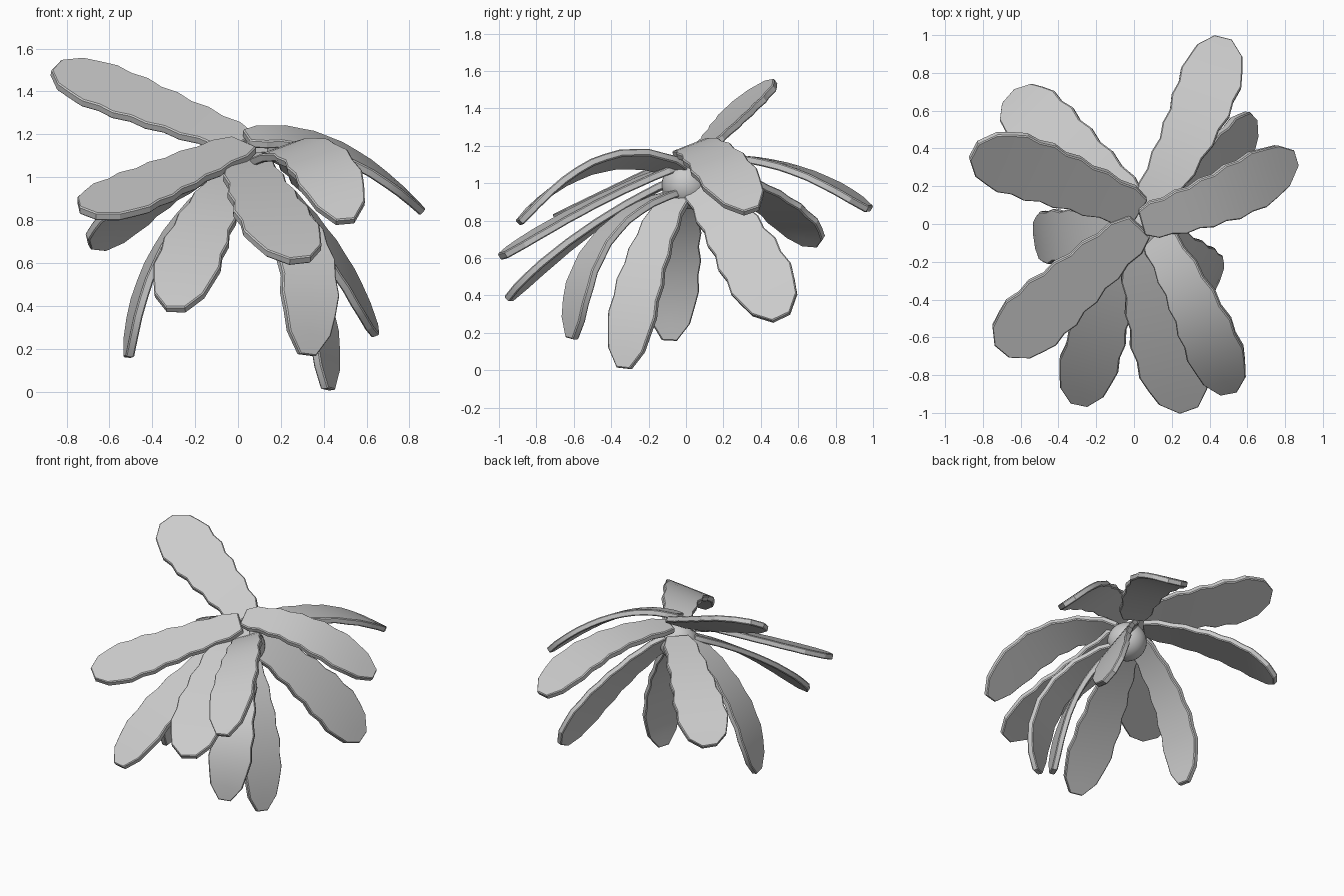
import bpy
import bmesh
import math
from mathutils import Vector

if "Cube" in bpy.data.objects:
    bpy.data.objects.remove(bpy.data.objects["Cube"], do_unlink=True)

grey = bpy.data.materials.new("petal grey")
grey.use_nodes = True
grey.diffuse_color = (0.6, 0.6, 0.6, 1)
grey.node_tree.nodes["Principled BSDF"].inputs["Base Color"].default_value = grey.diffuse_color

# Half-width of a petal from base to tip, relative to its full width
OUTLINE = (0.22, 0.33, 0.32, 0.39, 0.37, 0.44, 0.42, 0.49, 0.46, 0.50, 0.44, 0.37, 0.14)
THICKNESS = 0.04


def finish(obj, angle):
    """Give the part its material and smooth shading with sharp edges kept."""
    obj.data.materials.append(grey)
    bpy.ops.object.shade_smooth_by_angle(angle=math.radians(angle))


def petal(name, base, mid, tip, side):
    """Sweep the scalloped outline along an arch, then thicken it."""
    base, mid, tip, side = Vector(base), Vector(mid), Vector(tip), Vector(side)
    control = mid * 2 - (base + tip) / 2
    width = side.length
    bm = bmesh.new()
    rows = []
    last = len(OUTLINE) - 1
    for i, half in enumerate(OUTLINE):
        t = i / last
        centre = base * (1 - t) ** 2 + control * 2 * t * (1 - t) + tip * t * t
        along = ((control - base) * (1 - t) + (tip - control) * t).normalized()
        across = (side - along * side.dot(along)).normalized() * width * half
        rows.append([bm.verts.new(centre + across * s) for s in (-1, 0, 1)])
    for a, b in zip(rows, rows[1:]):
        for k in range(2):
            bm.faces.new((a[k], a[k + 1], b[k + 1], b[k]))
    bmesh.ops.recalc_face_normals(bm, faces=bm.faces)
    mesh = bpy.data.meshes.new(name)
    bm.to_mesh(mesh)
    bm.free()
    obj = bpy.data.objects.new(name, mesh)
    bpy.context.collection.objects.link(obj)
    solid = obj.modifiers.new("thickness", "SOLIDIFY")
    solid.thickness = THICKNESS
    solid.offset = 0
    bevel = obj.modifiers.new("chamfered rim", "BEVEL")
    bevel.width = 0.006
    bevel.segments = 1
    bevel.limit_method = "ANGLE"
    bevel.angle_limit = math.radians(60)
    bpy.ops.object.select_all(action="DESELECT")
    obj.select_set(True)
    bpy.context.view_layer.objects.active = obj
    bpy.ops.object.convert(target="MESH")
    finish(obj, 25)


# Round hub
bpy.ops.mesh.primitive_uv_sphere_add(segments=32, ring_count=16, radius=0.13,
                                     location=(0.06, 0, 0.99))
hub = bpy.context.object
hub.name = "hub"
finish(hub, 40)

# Petals: base, middle of the arch, tip, and direction across
petals = {
    "raised_petal":
        ((.03, .07, 1.16), (-.43, .25, 1.34), (-.85, .39, 1.51), (.12, .31, .18)),
    "back_petal":
        ((.07, .08, 1.13), (.32, .55, 1.08), (.47, .98, .86), (.32, -.1, .01)),
    "left_petal":
        ((.04, .01, 1.18), (.45, .14, 1.13), (.85, .35, .85), (-.1, .28, .11)),
    "back_left_low_petal":
        ((.1, .06, 1.02), (.41, .29, .68), (.64, .51, .28), (-.03, .31, .18)),
    "back_right_petal":
        ((0, .1, 1.07), (-.38, .44, .91), (-.66, .67, .67), (.26, .23, .02)),
    "right_low_petal":
        ((0, 0, 1.05), (-.36, -.05, .67), (-.51, -.09, .16), (-.04, .28, 0)),
    "front_right_petal":
        ((.03, -.01, 1.15), (-.37, -.36, .98), (-.70, -.67, .83), (-.2, .28, .13)),
    "front_right_low_petal":
        ((.01, -.04, 1.03), (-.17, -.52, .75), (-.29, -.95, .38), (.3, -.1, -.04)),
    "front_petal":
        ((.03, -.02, 1.1), (.13, -.52, .88), (.29, -.98, .61), (.36, .08, .01)),
    "front_left_petal":
        ((.1, -.03, 1.07), (.34, -.47, 1.1), (.5, -.89, .79), (.27, .12, .1)),
    "left_low_petal":
        ((.08, -.03, .97), (.33, -.22, .55), (.42, -.33, .01), (.12, .25, -.03)),
    "front_left_low_petal":
        ((.09, -.05, .95), (.3, -.46, .68), (.32, -.61, .17), (.26, .13, .02)),
}
for name, shape in petals.items():
    petal(name, *shape)
